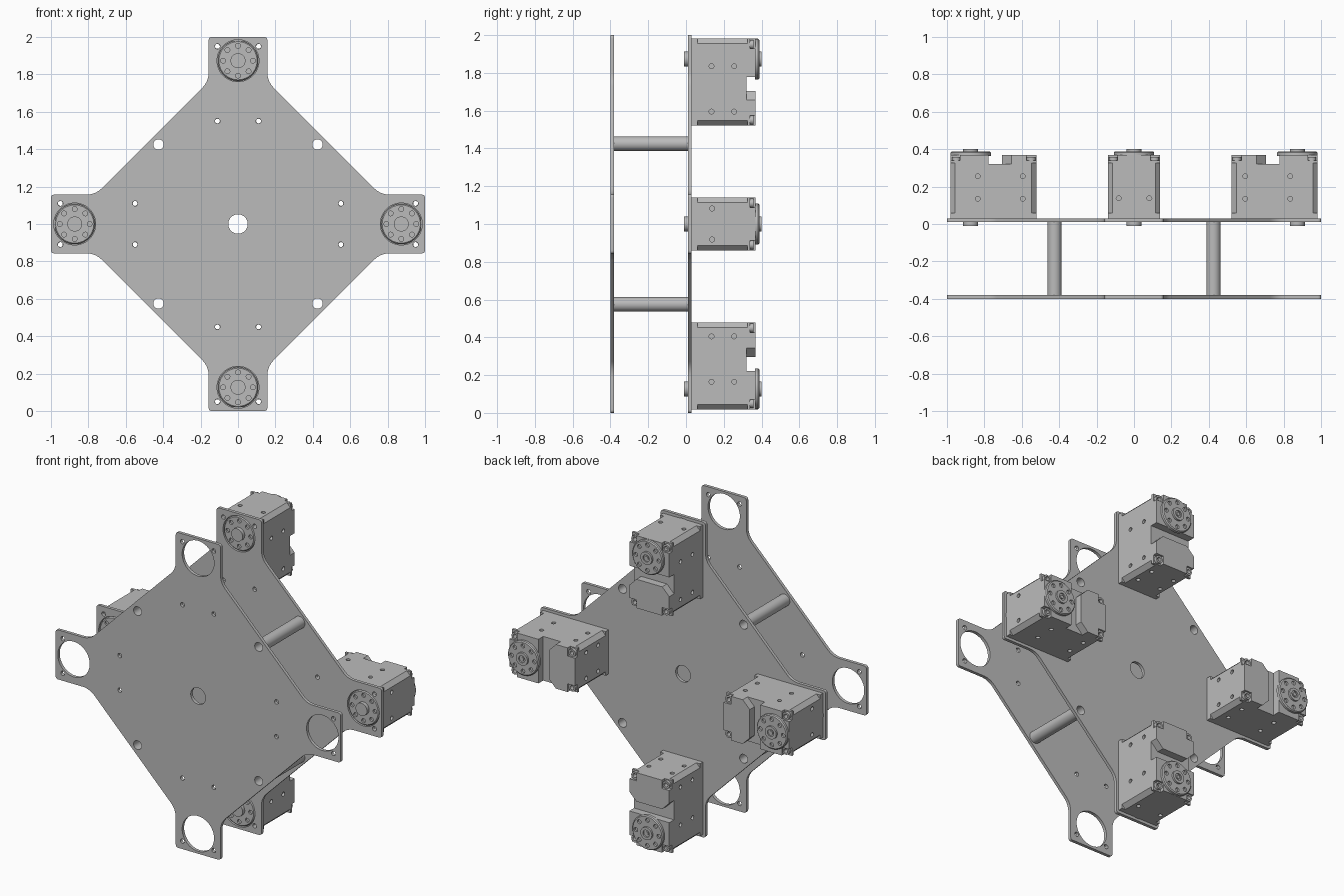
import bpy, bmesh, math
from mathutils import Matrix, Vector

if "Cube" in bpy.data.objects:
    bpy.data.objects.remove(bpy.data.objects["Cube"])

grey = bpy.data.materials.new("plain_grey")
grey.use_nodes = True
grey.diffuse_color = (0.5, 0.5, 0.5, 1)
grey.node_tree.nodes["Principled BSDF"].inputs["Base Color"].default_value = (0.5, 0.5, 0.5, 1)

T = Matrix.Translation
CENTRE = T((0, 0, 1))
HORN_U = 0.873                      # distance of a motor shaft from the centre
SIGNS = [(a, b) for a in (-1, 1) for b in (-1, 1)]


def rot(deg, axis):
    return Matrix.Rotation(math.radians(deg), 4, axis)


def link(name, data):
    ob = bpy.data.objects.new(name, data)
    bpy.context.scene.collection.objects.link(ob)
    return ob


def finish(bm, name):
    bmesh.ops.recalc_face_normals(bm, faces=bm.faces)
    me = bpy.data.meshes.new(name)
    bm.to_mesh(me)
    bm.free()
    me.materials.append(grey)
    return link(name, me)


def smooth(ob):
    bpy.ops.object.select_all(action='DESELECT')
    ob.select_set(True)
    bpy.context.view_layer.objects.active = ob
    bpy.ops.object.shade_smooth_by_angle(angle=math.radians(30))


def box(bm, lo, hi, spin=None):
    lo, hi = Vector(lo), Vector(hi)
    m = T((lo + hi) / 2) @ (spin or Matrix()) @ Matrix.Diagonal((*(hi - lo), 1))
    bmesh.ops.create_cube(bm, size=1, matrix=m)


def rod(bm, r, depth, pos, turn, seg=16):
    bmesh.ops.create_cone(bm, cap_ends=True, segments=seg, radius1=r, radius2=r,
                          depth=depth, matrix=T(pos) @ turn)


def lathe(bm, profile, matrix, seg=48, closed=False):
    vs = [bm.verts.new((r, 0, h)) for r, h in profile]
    es = [bm.edges.new(p) for p in zip(vs, vs[1:])]
    if closed:
        es.append(bm.edges.new((vs[-1], vs[0])))
    out = bmesh.ops.spin(bm, geom=vs + es, cent=(0, 0, 0), axis=(0, 0, 1),
                         angle=math.tau, steps=seg, use_duplicate=False)
    new = set(vs) | {v for f in bm.faces for v in f.verts if f.is_valid and not f.tag}
    for f in bm.faces:
        f.tag = True
    new = [v for v in new if v.is_valid]
    bmesh.ops.transform(bm, matrix=matrix, verts=new)
    bmesh.ops.remove_doubles(bm, verts=new, dist=1e-5)


def cut(ob, bm):
    cutter = finish(bm, "cutter")
    cutter.hide_render = True
    mod = ob.modifiers.new("cut", 'BOOLEAN')
    mod.operation, mod.solver, mod.object = 'DIFFERENCE', 'EXACT', cutter
    dg = bpy.context.evaluated_depsgraph_get()
    me = bpy.data.meshes.new_from_object(ob.evaluated_get(dg))
    ob.modifiers.clear()
    ob.data = me
    me.materials.clear()
    me.materials.append(grey)
    bpy.data.objects.remove(cutter)


# Cross-shaped plates with rounded corners and drilled holes
def rounded(points):
    out = []
    for i, (p, t) in enumerate(points):
        a, b = points[i - 1][0], points[(i + 1) % len(points)][0]
        s, e = p + (a - p).normalized() * t, p + (b - p).normalized() * t
        for k in range(9):
            f = k / 8
            out.append(s * (1 - f) ** 2 + p * 2 * f * (1 - f) + e * f * f)
    return out


def circle(x, y, r, seg):
    return [Vector((x + r * math.cos(math.tau * i / seg),
                    y + r * math.sin(math.tau * i / seg), 0)) for i in range(seg)]


loops = [circle(0, 0, 0.052, 40)]
outline = []
for k in range(4):
    turn = rot(90 * k, 'Z')
    for u, v, t in ((0.762, -0.157, 0.05), (1, -0.157, 0.018),
                    (1, 0.157, 0.018), (0.762, 0.157, 0.05)):
        outline.append((turn @ Vector((u, v, 0)), t))
    holes = [(HORN_U, 0, 0.112, 56), (0.425, 0.425, 0.028, 24)]
    holes += [(u, s * 0.11, 0.014, 16) for u in (0.55, 0.95) for s in (-1, 1)]
    for x, y, r, seg in holes:
        loops.append([turn @ p for p in circle(x, y, r, seg)])
loops.append(rounded(outline))

for name, y in (("front_plate", -0.39), ("back_plate", 0.02)):
    cu = bpy.data.curves.new(name, 'CURVE')
    cu.dimensions, cu.fill_mode, cu.extrude = '2D', 'BOTH', 0.01
    for pts in loops:
        sp = cu.splines.new('POLY')
        sp.points.add(len(pts) - 1)
        for q, p in zip(sp.points, pts):
            q.co = (*p, 1)
        sp.use_cyclic_u = True
    tmp = link("outline", cu)
    me = bpy.data.meshes.new_from_object(tmp.evaluated_get(bpy.context.evaluated_depsgraph_get()))
    bpy.data.objects.remove(tmp)
    bm = bmesh.new()
    bm.from_mesh(me)
    bmesh.ops.remove_doubles(bm, verts=bm.verts, dist=1e-5)
    plate = finish(bm, name)
    plate.matrix_world = T((0, y, 1)) @ rot(90, 'X')
    smooth(plate)

# Hollow spacers between the plates
for i, (a, b) in enumerate(SIGNS):
    bm = bmesh.new()
    lathe(bm, [(0.028, 0), (0.038, 0), (0.038, 0.39), (0.028, 0.39)],
          T((a * 0.425, 0.01, 1 + b * 0.425)) @ rot(90, 'X'), 32, True)
    smooth(finish(bm, f"spacer_{i + 1}"))

# Motor housing, built once pointing along +x
IN, OUT, W, F, B = 0.522, 0.982, 0.14, 0.03, 0.368
bm = bmesh.new()
box(bm, (IN, F, -W), (OUT, B, W))
housing = finish(bm, "motor_housing_1")

# Edge chamfers, rear corner pockets, and the cross slot beside the horn
bm = bmesh.new()
for u in (IN, OUT):
    for s in (-1, 1):
        c = Vector((u, 0, s * W))
        h = Vector((0.018, 0, 0.018))
        box(bm, c - h + Vector((0, 0.06, 0)), c + h + Vector((0, 0.325, 0)), rot(45, 'Y'))
        h = Vector((0.052, 0, 0.052))
        box(bm, c - h + Vector((0, 0.34, 0)), c + h + Vector((0, 0.42, 0)))
box(bm, (0.705, 0.32, -0.2), (0.778, 0.45, 0.2))
cut(housing, bm)

# Block corners next to the slot, and the screw holes
bm = bmesh.new()
for s in (-1, 1):
    box(bm, (0.67, 0.32, s * W - 0.035), (0.74, 0.45, s * W + 0.035), rot(45, 'Y'))
    for u in (0.55, 0.95):
        rod(bm, 0.013, 1, (u, 0.2, s * 0.11), rot(90, 'X'))
    for w in (0.135, 0.255):
        for u in (0.595, 0.835):
            rod(bm, 0.013, 0.03, (u, w, s * W), Matrix())
        rod(bm, 0.013, 0.03, (IN, w, s * 0.082), rot(90, 'Y'))
    rod(bm, 0.013, 0.03, (OUT, 0.138, s * 0.082), rot(90, 'Y'))
cut(housing, bm)
smooth(housing)

# Screw bosses in the rear corner pockets
bm = bmesh.new()
for u in (0.55, 0.95):
    for s in (-1, 1):
        lathe(bm, [(0.013, 0), (0.024, 0), (0.024, 0.02), (0.013, 0.02)],
              T((u, 0.338, s * 0.11)) @ rot(-90, 'X'), 20, True)
bosses = finish(bm, "motor_bosses_1")
smooth(bosses)


# Horn discs with a raised hub and a ring of eight holes
def horn(name, hub, base, turn):
    bm = bmesh.new()
    lathe(bm, [(0, 0), (0.108, 0), (0.108, 0.018), (0.102, 0.024), (0.04, 0.024)] + hub,
          T((HORN_U, base, 0)) @ turn, 56)
    ob = finish(bm, name)
    bm = bmesh.new()
    for i in range(8):
        a = math.tau * i / 8
        p = Vector((0.08 * math.cos(a), 0.08 * math.sin(a), 0.024))
        rod(bm, 0.013, 0.024, T((HORN_U, base, 0)) @ turn @ p, turn)
    cut(ob, bm)
    smooth(ob)
    return ob


front_horn = horn("front_horn_1", [(0.04, 0.046), (0, 0.046)], 0.035, rot(90, 'X'))
back_horn = horn("back_horn_1", [(0.04, 0.036), (0.022, 0.036), (0.022, 0.028), (0.012, 0.028),
                                 (0.012, 0.034), (0, 0.034)], 0.364, rot(-90, 'X'))

# Repeat the motor on all four arms
for part in (housing, bosses, front_horn, back_horn):
    part.matrix_world = CENTRE
    for k in range(1, 4):
        copy = link(part.name[:-1] + str(k + 1), part.data)
        copy.matrix_world = CENTRE @ rot(90 * k, 'Y')
